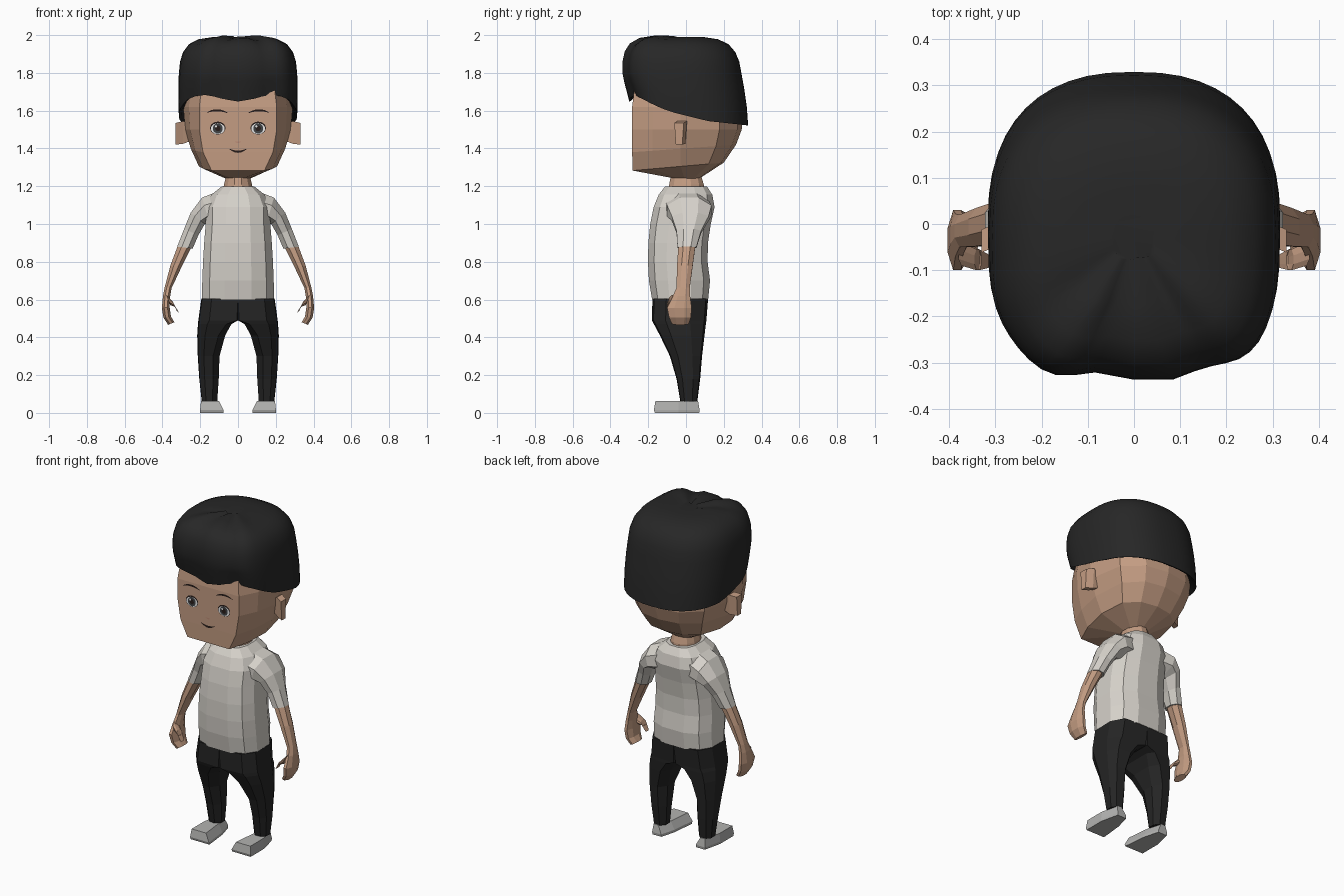
import bpy, bmesh, math
from mathutils import Vector

old = bpy.data.objects.get("Cube")
if old:
    bpy.data.objects.remove(old, do_unlink=True)


def material(name, r, g, b):
    m = bpy.data.materials.new(name)
    m.use_nodes = True
    m.diffuse_color = (r, g, b, 1)
    bsdf = next(n for n in m.node_tree.nodes if n.type == 'BSDF_PRINCIPLED')
    bsdf.inputs["Base Color"].default_value = (r, g, b, 1)
    bsdf.inputs["Roughness"].default_value = 0.8
    return m


SKIN = material("skin", .55, .335, .225)
SHIRT = material("shirt", .67, .64, .59)
CLOTH = material("trousers", .018, .018, .018)
HAIR = material("hair", .02, .02, .02)
SHOE = material("shoe_grey", .45, .45, .44)
WHITE = material("eye_white", .8, .8, .8)
IRIS = material("iris", .05, .055, .06)
DARK = material("line_dark", .02, .012, .01)
NOSE = material("nose_shade", .5, .26, .18)


def finish(bm, name, mat, mirror=False):
    mesh = bpy.data.meshes.new(name)
    bm.to_mesh(mesh)
    bm.free()
    mesh.materials.append(mat)
    ob = bpy.data.objects.new(name, mesh)
    bpy.context.collection.objects.link(ob)
    if mirror:
        ob.modifiers.new("mirror", 'MIRROR').use_mirror_merge = False
    return ob


def loft(name, rings, mat, mirror=False):
    """Skin a closed, capped surface through rings of equal length."""
    bm = bmesh.new()
    vs = [[bm.verts.new(p) for p in ring] for ring in rings]
    n = len(vs[0])
    for a, b in zip(vs, vs[1:]):
        for i in range(n):
            j = (i + 1) % n
            bm.faces.new((a[i], a[j], b[j], b[i]))
    bm.faces.new(vs[0])
    bm.faces.new(vs[-1])
    bmesh.ops.recalc_face_normals(bm, faces=bm.faces)
    return finish(bm, name, mat, mirror)


def sgnpow(v, p):
    return math.copysign(abs(v) ** p, v)


def oval(hx, y0, y1, z, n=12, power=2.0):
    """Rounded box section, flat edges to front and side."""
    out = []
    for i in range(n):
        a = math.tau * (i + .5) / n
        out.append((hx * sgnpow(math.cos(a), 2 / power) / math.cos(math.pi / n) ** .6,
                    (y0 + y1) / 2 + (y1 - y0) / 2 * sgnpow(math.sin(a), 2 / power)
                    / math.cos(math.pi / n) ** .6, z))
    return out


def limb_ring(xi, zi, xo, zo, y0, y1):
    """Octagon spanned from an inner point to an outer point."""
    out = []
    k = 1 / math.cos(math.pi / 8)
    for i in range(8):
        a = math.tau * (i + .5) / 8
        t = .5 + .5 * k * math.cos(a)
        out.append((xi + (xo - xi) * t, (y0 + y1) / 2 + (y1 - y0) / 2 * k * math.sin(a),
                    zi + (zo - zi) * t))
    return out


# Head: flat face, boxy sides, rounded back
def head_ring(zf, zb, fw, w, yf, yb):
    half = [(0, yf), (fw, yf), (fw * .35 + w * .65, yf * .62), (w, yf * .1),
            (w * .88, yb * .6), (w * .5, yb * .92), (0, yb)]
    pts = half + [(-x, y) for x, y in half[-2:0:-1]]
    return [(x, y, zf + (zb - zf) * (y - yf) / (yb - yf)) for x, y in pts]


loft("head", [head_ring(*r) for r in (
    (1.245, 1.24, .04, .07, -.08, .07), (1.283, 1.325, .14, .207, -.283, .2),
    (1.38, 1.42, .185, .25, -.285, .265), (1.5, 1.5, .205, .28, -.285, .295),
    (1.62, 1.62, .205, .29, -.285, .3), (1.74, 1.74, .19, .27, -.27, .26))], SKIN)

loft("neck", [oval(*r) for r in (
    (.082, -.1, .1, 1.17), (.075, -.09, .095, 1.21), (.062, -.08, .08, 1.26))], SKIN)

# Ears: small tapered blocks tilted outward
ear = []
for x, y0, y1, z0, z1 in ((.25, -.03, .005, 1.44, 1.52), (.29, -.045, .005, 1.425, 1.545),
                          (.33, -.062, -.012, 1.42, 1.535)):
    ear.append([(x, y0 + .008, z0), (x, y1 - .008, z0), (x, y1, z1), (x, y0, z1)])
loft("ear", ear, SKIN, True)


# Hair: smooth cap with a tilted hairline and a wavy fringe
def hair_ring(scale, cy, z=None, lift=0.0, blend=0.0, n=48):
    out = []
    for i in range(n):
        a = math.tau * i / n
        c, s = math.cos(a), math.sin(a)
        p = 2 / (3.1 if s < 0 else 2.4)
        x, y = .313 * sgnpow(c, p), .313 * sgnpow(s, p)
        front = min(1, max(0, (-y - .1) / .12))
        wave = 1 + front * .035 * math.cos((x - .045) * math.tau / .23)
        hairline = 1.57 - .25 * y if y < .1 else 1.545 - .11 * (y - .1)
        hairline += front * .04 * math.sin(math.pi * x / .4) ** 2
        top = z if z else 1.8
        zz = hairline + lift + (top - hairline) * blend
        if z:
            zz += .008 * front * math.cos((x - .045) * math.tau / .23)
        out.append((x * scale, cy + y * scale * wave, zz))
    return out


hair = loft("hair", [
    hair_ring(.86, .0, lift=.06), hair_ring(.96, .015, lift=.006),
    hair_ring(1.0, .016), hair_ring(1.01, .006, blend=.35), hair_ring(1.01, -.008, blend=.7),
    hair_ring(1.0, -.02, 1.8, blend=1), hair_ring(.98, -.025, 1.86, blend=1),
    hair_ring(.93, -.03, 1.91, blend=1), hair_ring(.83, -.035, 1.952, blend=1),
    hair_ring(.67, -.04, 1.978, blend=1), hair_ring(.42, -.04, 1.99, blend=1),
    hair_ring(.15, -.03, 1.988, blend=1)], HAIR)
bpy.context.view_layer.objects.active = hair
hair.select_set(True)
bpy.ops.object.shade_smooth_by_angle(angle=math.radians(45))
hair.select_set(False)


# Face details: thin plates just off the face
def plate(name, pts, depth, mat, mirror=False):
    bm = bmesh.new()
    f = bm.faces.new([bm.verts.new((x, -.285 - depth, z)) for x, z in pts])
    f.normal_update()
    if f.normal.y > 0:
        f.normal_flip()
    return finish(bm, name, mat, mirror)


def disc(cx, cz, rx, rz, n=20):
    return [(cx + rx * math.cos(math.tau * i / n), cz + rz * math.sin(math.tau * i / n))
            for i in range(n)]


def arc(x0, x1, z0, z1, rise, thick, n=10):
    low, high = [], []
    for i in range(n + 1):
        t = i / n
        bow = 4 * t * (1 - t)
        x, z = x0 + (x1 - x0) * t, z0 + (z1 - z0) * t + rise * bow
        w = thick * (.25 + .75 * bow) / 2
        low.append((x, z - w))
        high.append((x, z + w))
    return low + high[::-1]


plate("eye_outline", disc(.107, 1.508, .041, .034), .001, DARK, True)
plate("eye_white", disc(.107, 1.505, .037, .029), .002, WHITE, True)
plate("iris", disc(.107, 1.506, .026, .027), .003, IRIS, True)
plate("pupil", disc(.107, 1.506, .014, .015), .004, DARK, True)
plate("eye_glint", disc(.097, 1.517, .006, .006, 8), .005, WHITE)
plate("eye_glint_right", disc(-.117, 1.517, .006, .006, 8), .005, WHITE)
plate("eyebrow", arc(.055, .165, 1.588, 1.59, .013, .011), .002, DARK, True)
plate("mouth", arc(-.045, .045, 1.397, 1.397, -.014, .012), .002, DARK)
plate("nose", arc(-.016, .016, 1.437, 1.437, -.005, .008), .002, NOSE)

# Shirt body
loft("shirt_body", [oval(*r, power=2.7) for r in (
    (.192, -.18, .118, .6), (.19, -.197, .128, .7), (.186, -.202, .115, .8),
    (.18, -.2, .117, .9), (.172, -.19, .132, 1.0), (.17, -.172, .152, 1.09),
    (.142, -.145, .14, 1.155), (.088, -.112, .112, 1.198))], SHIRT)

# Sleeves, forearms and hands
loft("sleeve", [limb_ring(*r) for r in (
    (.09, 1.0, .1, 1.175, -.11, .12), (.15, 1.0, .19, 1.14, -.1, .135),
    (.176, 1.0, .25, 1.06, -.075, .12), (.21, .94, .285, .975, -.05, .08),
    (.24, .87, .322, .88, -.045, .055))], SHIRT, True)
loft("forearm_and_hand", [limb_ring(*r) for r in (
    (.245, .88, .317, .89, -.04, .05), (.3, .77, .358, .78, -.048, .035),
    (.352, .66, .388, .665, -.05, .02), (.36, .61, .397, .62, -.07, .022),
    (.362, .56, .403, .555, -.1, .03), (.355, .51, .395, .505, -.09, .026),
    (.337, .48, .37, .466, -.075, .015))], SKIN, True)
loft("thumb", [limb_ring(*r) for r in (
    (.358, .57, .38, .625, -.09, -.04), (.33, .56, .345, .588, -.1, -.055),
    (.312, .53, .324, .54, -.095, -.065))], SKIN, True)


# Trouser legs: full inner side at the hip, chamfered below
def leg_ring(z, xi, xo, y0, y1, c):
    w, d = xo - xi, y1 - y0
    return [(xi, y0 + d * .3 * c, z), (xi + w * .3 * c, y0, z), (xi + w * .72, y0 + d * .03, z),
            (xo - w * .02, y0 + d * .25, z), (xo, y1 - d * .3, z), (xo - w * .22, y1 - d * .04, z),
            (xi + w * .3 * c, y1, z), (xi, y1 - d * .3 * c, z)]


loft("trouser_leg", [leg_ring(*r) for r in (
    (.605, 0, .194, -.178, .117, 0), (.49, 0, .21, -.18, .108, .1),
    (.47, .035, .212, -.17, .105, .5), (.41, .068, .216, -.138, .098, .8),
    (.3, .098, .213, -.085, .085, 1), (.18, .102, .205, -.05, .075, 1),
    (.06, .11, .192, -.03, .06, 1))], CLOTH, True)


# Shoes: wedge blocks with a narrow heel
def shoe_ring(z, xi, xo, toe, heel):
    return [(xi, toe, z), (xo, toe, z), (xo, -.04, z), (xo - .025, heel, z),
            (xi + .04, heel, z), (xi + .015, -.02, z)]


loft("shoe", [shoe_ring(*r) for r in (
    (0, .076, .2, -.165, .07), (.015, .076, .201, -.17, .072),
    (.062, .1, .196, -.162, .064))], SHOE, True)
